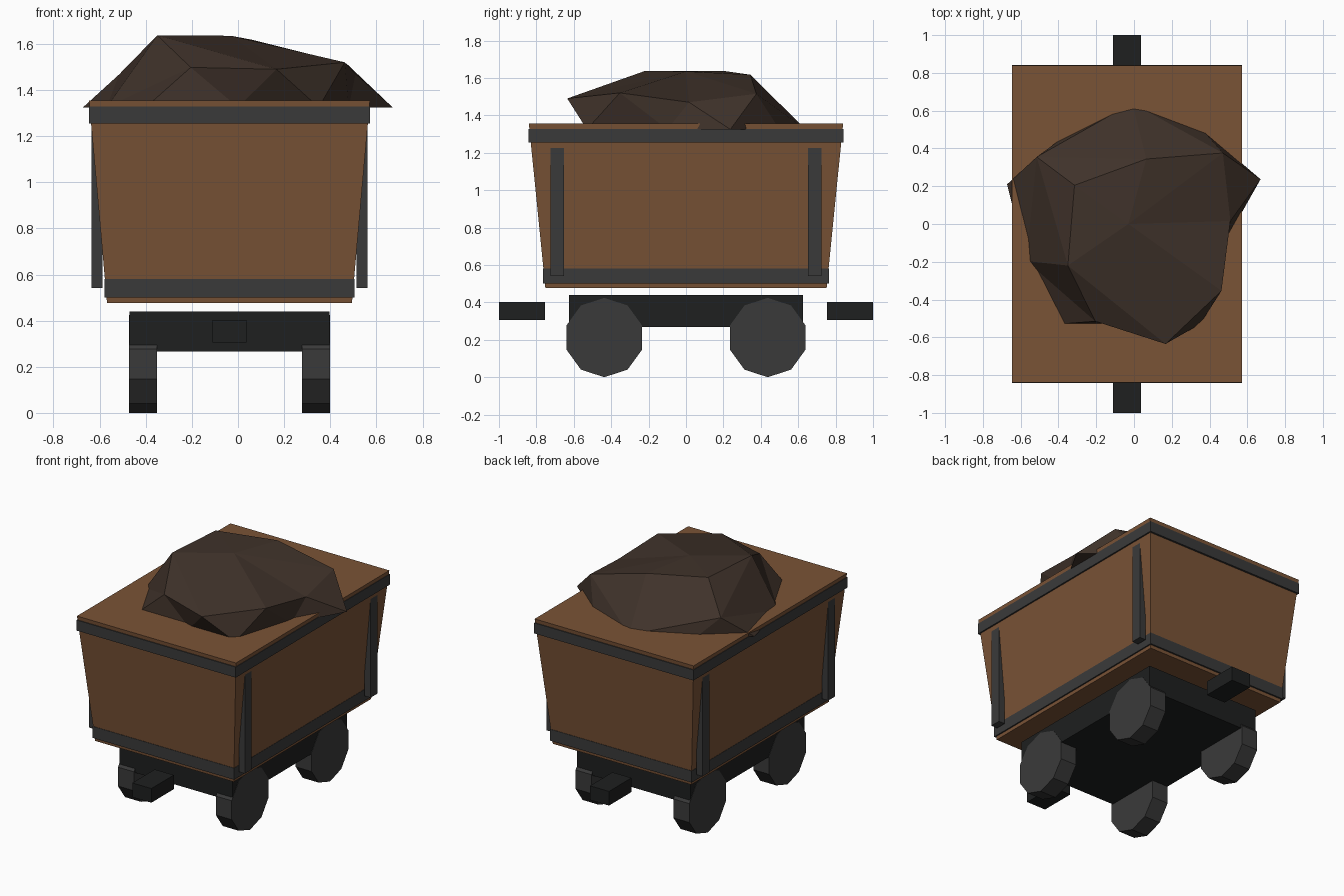
import bpy, bmesh, math
from mathutils import Vector

if "Cube" in bpy.data.objects:
    bpy.data.objects.remove(bpy.data.objects["Cube"])

CX = -0.037  # cart centreline


def mat(name, r, g, b):
    m = bpy.data.materials.new(name)
    m.diffuse_color = (r, g, b, 1)
    m.use_nodes = True
    m.node_tree.nodes["Principled BSDF"].inputs["Base Color"].default_value = m.diffuse_color
    return m


RUST = mat("rust_brown", 0.195, 0.087, 0.037)
STEEL = mat("steel", 0.042, 0.042, 0.042)
DARK = mat("dark_iron", 0.013, 0.014, 0.014)
ORE = mat("ore", 0.05, 0.032, 0.023)


def finish(name, bm, material):
    bmesh.ops.recalc_face_normals(bm, faces=bm.faces)
    me = bpy.data.meshes.new(name)
    bm.to_mesh(me)
    bm.free()
    me.materials.append(material)
    ob = bpy.data.objects.new(name, me)
    bpy.context.collection.objects.link(ob)
    return ob


def box(name, x, y, z0, z1, hx, hy, material, top=(1, 1)):
    """Box from z0 to z1; top scales the upper face for a taper."""
    bm = bmesh.new()
    bmesh.ops.create_cube(bm, size=2)
    for v in bm.verts:
        up = v.co.z > 0
        sx, sy = top if up else (1, 1)
        v.co = (x + v.co.x * hx * sx, y + v.co.y * hy * sy, z1 if up else z0)
    return finish(name, bm, material)


# Tapered tub and its two bands
box("tub", CX, 0, 0.477, 1.355, 0.531, 0.752, RUST, (0.609 / 0.531, 0.84 / 0.752))
box("lower_band", CX, 0, 0.5, 0.58, 0.542, 0.765, STEEL)
box("upper_band", CX, 0, 1.255, 1.328, 0.61, 0.843, STEEL)

# Chassis
box("chassis", CX, 0, 0.267, 0.44, 0.434, 0.626, DARK)

for sy, end in ((-1, "front"), (1, "back")):
    # Coupler blocks
    box(end + "_coupler", CX, sy * 0.877, 0.305, 0.403, 0.073, 0.123, DARK)
    for sx, side in ((-1, "left"), (1, "right")):
        # Upright side posts
        box(f"{end}_{side}_post", CX + sx * 0.574, sy * 0.688, 0.542, 1.232,
            0.0235, 0.037, STEEL)
        # Ten-sided wheels, corner up
        bm = bmesh.new()
        bmesh.ops.create_cone(bm, cap_ends=True, segments=10, radius1=0.212,
                              radius2=0.212, depth=0.122)
        for v in bm.verts:
            a = math.atan2(v.co.y, v.co.x)
            k = round(a / (math.pi / 5) - 0.5) if abs(math.sin(5 * a)) > 0.9 else round(a / (math.pi / 5))
            a = k * math.pi / 5
            v.co = (CX + sx * 0.375 + v.co.z, sy * 0.437 + 0.212 * math.sin(a),
                    0.212 + 0.212 * math.cos(a))
        finish(f"{end}_{side}_wheel", bm, STEEL)

# Ore heap: crown, shoulder and flat base points
B = 1.325
heap = [(-.35, -.22, 1.637), (-.315, .205, 1.637), (-.03, 0, 1.635), (.065, .344, 1.617),
        (.47, .376, 1.515), (.463, -.354, 1.52), (.167, -.635, 1.49), (-.205, -.515, 1.498),
        (-.515, .355, 1.468), (.51, .016, 1.47),
        (-.672, .21, B), (-.57, -.196, B), (-.40, -.53, B), (0, -.53, B), (.35, -.53, B),
        (.48, -.1, B), (.67, .237, B), (.36, .50, B), (-.01, .64, B), (-.38, .455, B),
        (0, 0, B)]
# Hull is taken on a sphere so every point is kept, then points return home
bm = bmesh.new()
home = {}
for p in heap:
    d = Vector((p[0], p[1], (p[2] - 1.4) * 2.2)).normalized()
    home[bm.verts.new(d)] = p
bmesh.ops.convex_hull(bm, input=bm.verts)
for v, p in home.items():
    v.co = p
finish("ore_heap", bm, ORE)
